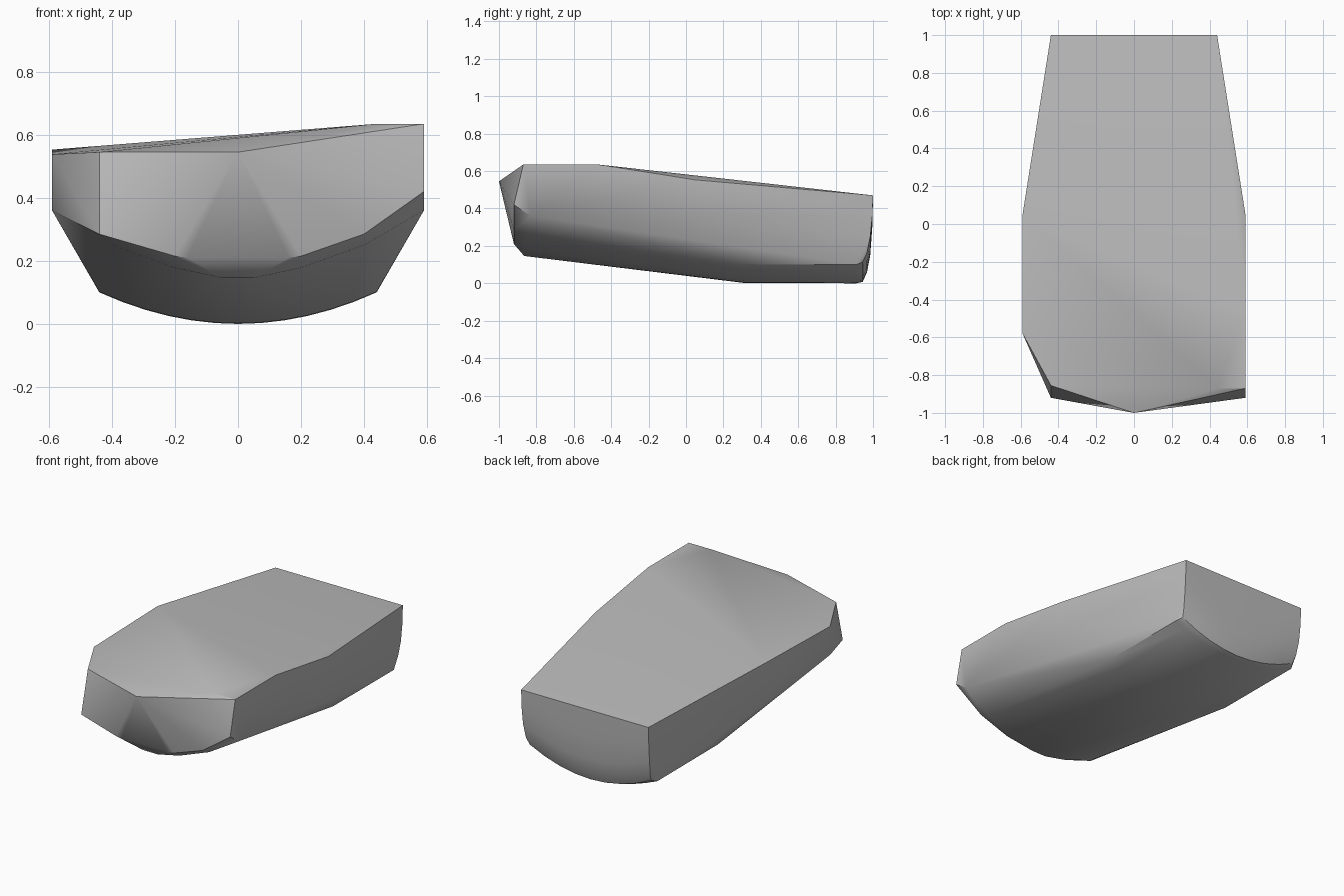
import bpy
import bmesh
from math import radians

cube = bpy.data.objects.get("Cube")
if cube:
    bpy.data.objects.remove(cube, do_unlink=True)

grey = bpy.data.materials.new("mid grey")
grey.use_nodes = True
grey.diffuse_color = (0.5, 0.5, 0.5, 1)
grey.node_tree.nodes["Principled BSDF"].inputs["Base Color"].default_value = (0.5, 0.5, 0.5, 1)


def mirrored(points):
    """Points on the left, repeated on the right."""
    return [(s * x, y, z) for x, y, z in points for s in (1, -1)]


def arc(y, low, rise, width, n=4):
    """Shallow bowed cross-section at one station."""
    return [(width * i / n, y, low + rise * (i / n) ** 2) for i in range(-n, n + 1)]


# Deck corners: the left front shoulder is raised, the right one is cut back
deck = mirrored([(0.44, 1, 0.47), (0.59, 0.05, 0.553)])
deck += [(0.59, -0.47, 0.635), (0.59, -0.87, 0.635), (0.44, -0.87, 0.635),
         (-0.59, -0.58, 0.538), (-0.44, -0.855, 0.545), (0, -1, 0.545)]

# Side chines
chine = mirrored([(0.59, 0.03, 0.36)])
chine += [(0.59, -0.83, 0.36), (-0.59, -0.58, 0.36)]

# Nose rim and the bevel beneath it
nose = mirrored([(0.16, -0.92, 0.21), (0.2, -0.92, 0.215), (0.4, -0.92, 0.285)])
nose += [(-0.44, -0.92, 0.285), (0.59, -0.92, 0.42)]
nose += mirrored([(0.05, -0.865, 0.146), (0.2, -0.865, 0.178), (0.4, -0.855, 0.25)])

# Bowed belly and rounded stern
belly = arc(0.31, 0.002, 0.1, 0.44, 6) + arc(0.91, 0, 0.1, 0.44, 6)
stern = arc(0.945, 0.008, 0.105, 0.42)
stern += arc(0.968, 0.06, 0.105, 0.43) + arc(0.985, 0.15, 0.1, 0.437)
stern += arc(0.996, 0.3, 0.06, 0.44)

bm = bmesh.new()
for p in deck + chine + nose + belly + stern:
    bm.verts.new(p)
bmesh.ops.remove_doubles(bm, verts=bm.verts, dist=0.002)
hull = bmesh.ops.convex_hull(bm, input=bm.verts)
loose = set(hull["geom_interior"]) | set(hull["geom_unused"])
bmesh.ops.delete(bm, geom=[v for v in loose if isinstance(v, bmesh.types.BMVert)], context="VERTS")
bmesh.ops.recalc_face_normals(bm, faces=bm.faces)

mesh = bpy.data.meshes.new("faceted_body")
bm.to_mesh(mesh)
bm.free()
mesh.materials.append(grey)
body = bpy.data.objects.new("faceted_body", mesh)
bpy.context.collection.objects.link(body)
bpy.context.view_layer.objects.active = body
body.select_set(True)
bpy.ops.object.shade_smooth_by_angle(angle=radians(30))
